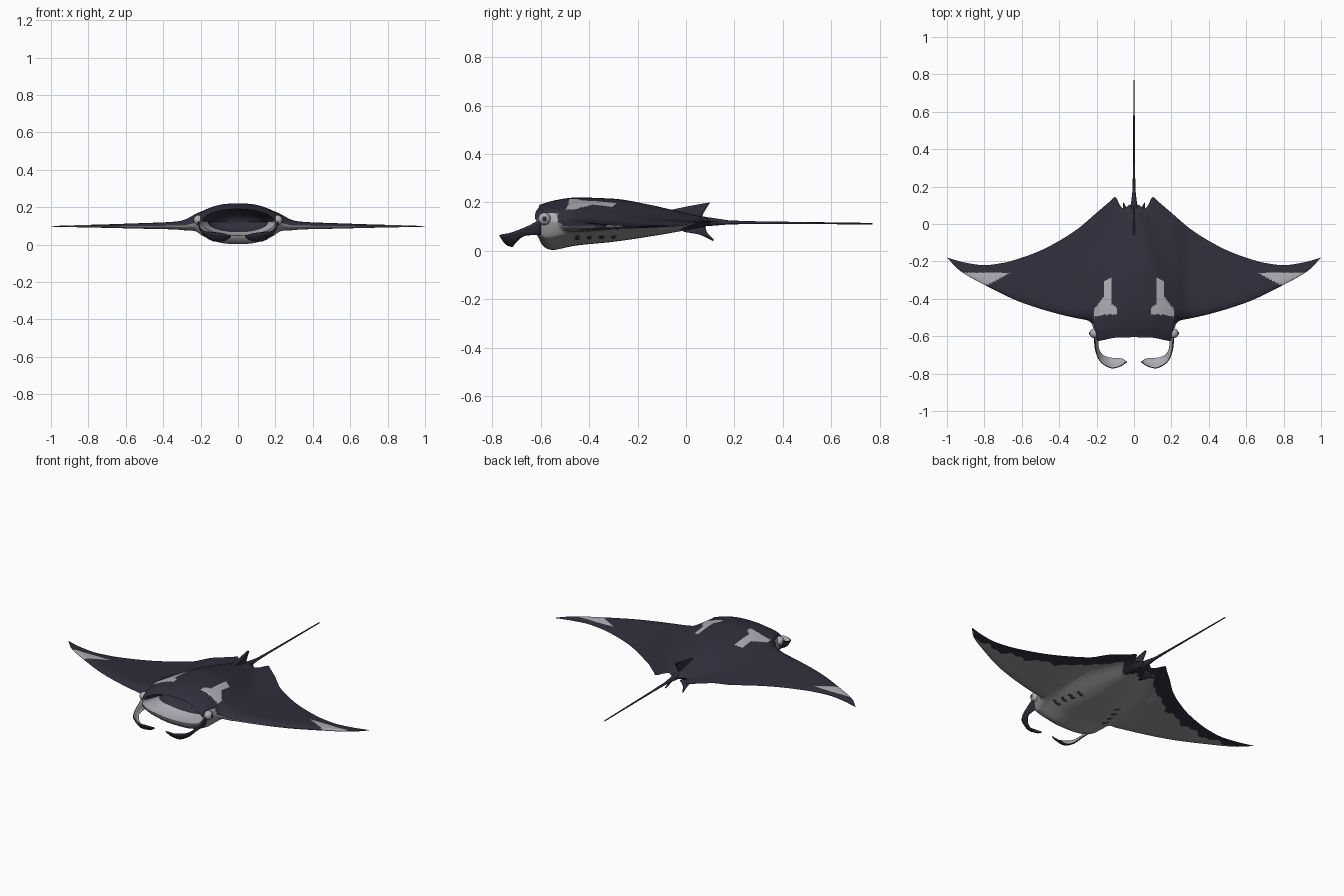
import bpy, bmesh, math
from mathutils import Vector

if "Cube" in bpy.data.objects:
    bpy.data.objects.remove(bpy.data.objects["Cube"])


def material(name, colour):
    m = bpy.data.materials.new(name)
    m.use_nodes = True
    m.diffuse_color = (*colour, 1)
    m.node_tree.nodes["Principled BSDF"].inputs["Base Color"].default_value = (*colour, 1)
    return m


NAVY = material("dark navy skin", (.03, .028, .046))
PALE = material("pale grey marking", (.42, .42, .46))
BELLY = material("grey belly", (.3, .3, .3))
DARK, LIGHT, UNDER = range(3)


def curve(*pts):
    """Smooth interpolation through points, without overshoot."""
    d = [(b[1] - a[1]) / (b[0] - a[0]) for a, b in zip(pts, pts[1:])]
    m = [d[0]] + [2 * p * q / (p + q) if p * q > 0 else 0 for p, q in zip(d, d[1:])] + [d[-1]]

    def f(x):
        x = min(max(x, pts[0][0]), pts[-1][0])
        i = max(k for k in range(len(d)) if x >= pts[k][0])
        w = pts[i + 1][0] - pts[i][0]
        t = (x - pts[i][0]) / w
        hermite = t * t * (3 - 2 * t)
        return (pts[i][1] + (pts[i + 1][1] - pts[i][1]) * hermite
                + w * t * (1 - t) * ((1 - t) * m[i] - t * m[i + 1]))
    return f


def root(v):
    """Square root of a value limited to the range from zero to one."""
    return math.sqrt(min(1, max(0, v)))


def inside(x, y, poly):
    hit = False
    for (ax, ay), (bx, by) in zip(poly, poly[1:] + poly[:1]):
        if (ay > y) != (by > y) and x < ax + (bx - ax) * (y - ay) / (by - ay):
            hit = not hit
    return hit


def grid(bm, cols, flip=False, rule=None):
    vs = [[bm.verts.new(p) for p in c] for c in cols]
    for a, b in zip(vs, vs[1:]):
        for j in range(len(a) - 1):
            q = [a[j], b[j], b[j + 1], a[j + 1]]
            f = bm.faces.new(q[::-1] if flip else q)
            if rule:
                f.material_index = rule(*f.calc_center_median())


def smooth(ob, angle=50):
    bpy.ops.object.select_all(action='DESELECT')
    ob.select_set(True)
    bpy.context.view_layer.objects.active = ob
    bpy.ops.object.shade_smooth_by_angle(angle=math.radians(angle))


def finish(name, bm, mats):
    bmesh.ops.remove_doubles(bm, verts=bm.verts, dist=1e-5)
    me = bpy.data.meshes.new(name)
    bm.to_mesh(me)
    bm.free()
    for m in mats:
        me.materials.append(m)
    ob = bpy.data.objects.new(name, me)
    bpy.context.collection.objects.link(ob)
    smooth(ob)
    return ob


# Outline, heights and widths of the body
front = curve((0, -.605), (.1, -.608), (.17, -.622), (.195, -.625), (.205, -.6), (.215, -.565),
              (.228, -.53), (.25, -.515), (.3, -.505), (.4, -.482), (.6, -.42), (.8, -.325),
              (.93, -.25), (1, -.18))
back = curve((0, .11), (.03, .1), (.055, .08), (.075, .1), (.1, .145), (.13, .12), (.2, .06),
             (.3, -.025), (.4, -.09), (.5, -.142), (.6, -.18), (.7, -.208), (.8, -.22),
             (.9, -.207), (1, -.18))
edge = curve((0, .12), (.2, .12), (.3, .102), (1, .098))
thick = curve((0, .022), (.3, .022), (.6, .016), (1, .003))
spine = curve((-.63, .185), (-.55, .207), (-.45, .22), (-.3, .215), (-.15, .19), (0, .155), (.12, .13))
keel = curve((-.63, .02), (-.58, 0), (-.45, .022), (-.3, .037), (-.1, .067), (.03, .09), (.12, .105))
width = curve((-.63, .22), (-.45, .22), (-.2, .165), (0, .09), (.12, .05))
MOUTH, LIP, DEPTH = .2, .07, .16


def lip(x, side):
    return edge(x) + side * LIP * root(1 - (x / MOUTH) ** 2)


def skin(x, t, side):
    yf, yb = front(x), back(x)
    y = yf + (yb - yf) * t
    chord = max(yb - yf, 1e-4)
    base = edge(x) + side * thick(x) * (1 - t) ** .9
    bulge = math.exp(-(x / width(y)) ** 3)
    z = base + ((spine(y) if side > 0 else keel(y)) - base) * bulge
    z = edge(x) + (z - edge(x)) * root((yb - y) / min(.04, chord))
    r = min(1, (y - yf) / min(.07, chord * .4))
    return x, y, lip(x, side) + (z - lip(x, side)) * root(1 - (1 - r) ** 2)


SHOULDER = [(.125, -.29), (.155, -.3), (.16, -.39), (.215, -.46), (.215, -.5), (.165, -.485),
            (.085, -.48), (.09, -.455), (.115, -.43), (.115, -.34)]
TIP = [(.66, -.26), (.96, -.26), (.9, -.34), (.81, -.34)]


def back_colour(x, y, z):
    cheek = .2 < x < .24 and y < -.53 and z < .155
    return LIGHT if cheek or inside(x, y, SHOULDER) or inside(x, y, TIP) else DARK


def belly_colour(x, y, z):
    margin = .03 + .11 * (1 - x) * min(1, .4 + 4 * x)
    margin += .012 * math.sin(37 * x) + .008 * math.sin(83 * x)
    gill = any(abs(y + .45 - .05 * k) < .009 and abs(x - .175 + .014 * k) < .02 for k in range(4))
    return DARK if gill or back(x) - y < margin else UNDER


# Body, wings and mouth cavity, half modelled and mirrored
xs = [i * .01 for i in range(19)] + [.19 + i * .0025 for i in range(24)]
xs += [.25 + i * .0125 for i in range(61)]
ts = [(j / 72) ** 1.4 for j in range(73)]
bm = bmesh.new()
for side, rule in ((1, back_colour), (-1, belly_colour)):
    grid(bm, [[skin(x, t, side) for t in ts] for x in xs], side < 0, rule)
    cavity = []
    for x in [x for x in xs if x < MOUTH + .001]:
        cavity.append([])
        for j in range(15):
            k = j / 14
            h = (lip(x, side) - edge(x)) * root(1 - k * k)
            cavity[-1].append((x * (1 - .3 * k), front(x) + DEPTH * k, edge(x) + h))
    pale_depth = .015 if side > 0 else .1
    grid(bm, cavity, side > 0, lambda x, y, z: LIGHT if y - front(x) < pale_depth else DARK)
body = finish("body_and_wings", bm, (NAVY, PALE, BELLY))
mod = body.modifiers.new("mirror", 'MIRROR')
mod.merge_threshold = 1e-4


def fin(name, edge_a, edge_b, mats, thickness, sag=0, mirror=True):
    """Thin blade lofted between two smooth edges."""
    def path(pts):
        n = len(pts) - 1
        axes = [curve(*[(i / n, p[a]) for i, p in enumerate(pts)]) for a in range(3)]
        return [Vector([f(i / 24) for f in axes]) for i in range(25)]
    cols = []
    for a, b in zip(path(edge_a), path(edge_b)):
        cols.append([a.lerp(b, j / 6) - Vector((0, 0, sag * math.sin(math.pi * j / 6) * (a - b).length))
                     for j in range(7)])
    bm = bmesh.new()
    grid(bm, cols)
    bm.normal_update()
    if sum(f.normal.z for f in bm.faces) < 0:
        bmesh.ops.reverse_faces(bm, faces=bm.faces)
    ob = finish(name, bm, mats)
    sol = ob.modifiers.new("thickness", 'SOLIDIFY')
    sol.thickness = thickness
    sol.offset = -1 if mirror else 0
    sol.material_offset = sol.material_offset_rim = len(mats) - 1
    if mirror:
        ob.modifiers.new("mirror", 'MIRROR')


# Curled feeding lobes beside the mouth
fin("head_lobes",
    [(.21, -.6, .13), (.203, -.67, .095), (.175, -.735, .072), (.115, -.767, .066),
     (.075, -.757, .06), (.04, -.735, .048)],
    [(.192, -.6, .07), (.188, -.66, .068), (.165, -.7, .042), (.12, -.715, .022),
     (.075, -.717, .026), (.04, -.735, .046)], (PALE, NAVY), .006, .2)

# Dorsal and pelvic fins
fin("dorsal_fin", [(0, -.08, .165), (0, .01, .184), (0, .1, .2)],
    [(0, .06, .12), (0, .07, .15), (0, .1, .2)], (NAVY,), .012, mirror=False)
fin("pelvic_fins", [(.05, -.01, .085), (.06, .05, .075), (.06, .115, .045)],
    [(.02, .08, .1), (.04, .085, .08), (.06, .115, .045)], (NAVY,), .008)

# Whip tail
cu = bpy.data.curves.new("tail", 'CURVE')
cu.dimensions = '3D'
cu.bevel_depth = 1
cu.bevel_resolution = 2
cu.use_fill_caps = True
sp = cu.splines.new('POLY')
stations = [(.04, .122, .024), (.12, .119, .015), (.18, .117, .008), (.3, .116, .0055), (.77, .112, .003)]
sp.points.add(len(stations) - 1)
for p, (y, z, r) in zip(sp.points, stations):
    p.co = (0, y, z, 1)
    p.radius = r
cu.materials.append(NAVY)
tail = bpy.data.objects.new("tail", cu)
bpy.context.collection.objects.link(tail)
bpy.ops.object.select_all(action='DESELECT')
tail.select_set(True)
bpy.context.view_layer.objects.active = tail
bpy.ops.object.convert(target='MESH')
smooth(bpy.context.object)

# Eyes
for name, s in (("left", 1), ("right", -1)):
    for part, x, r, mat in (("eye", .212, .026, PALE), ("pupil", .232, .01, NAVY)):
        bm = bmesh.new()
        bmesh.ops.create_uvsphere(bm, u_segments=20, v_segments=12, radius=r)
        ob = finish(f"{name}_{part}", bm, (mat,))
        ob.location = (s * x, -.585, .132)
